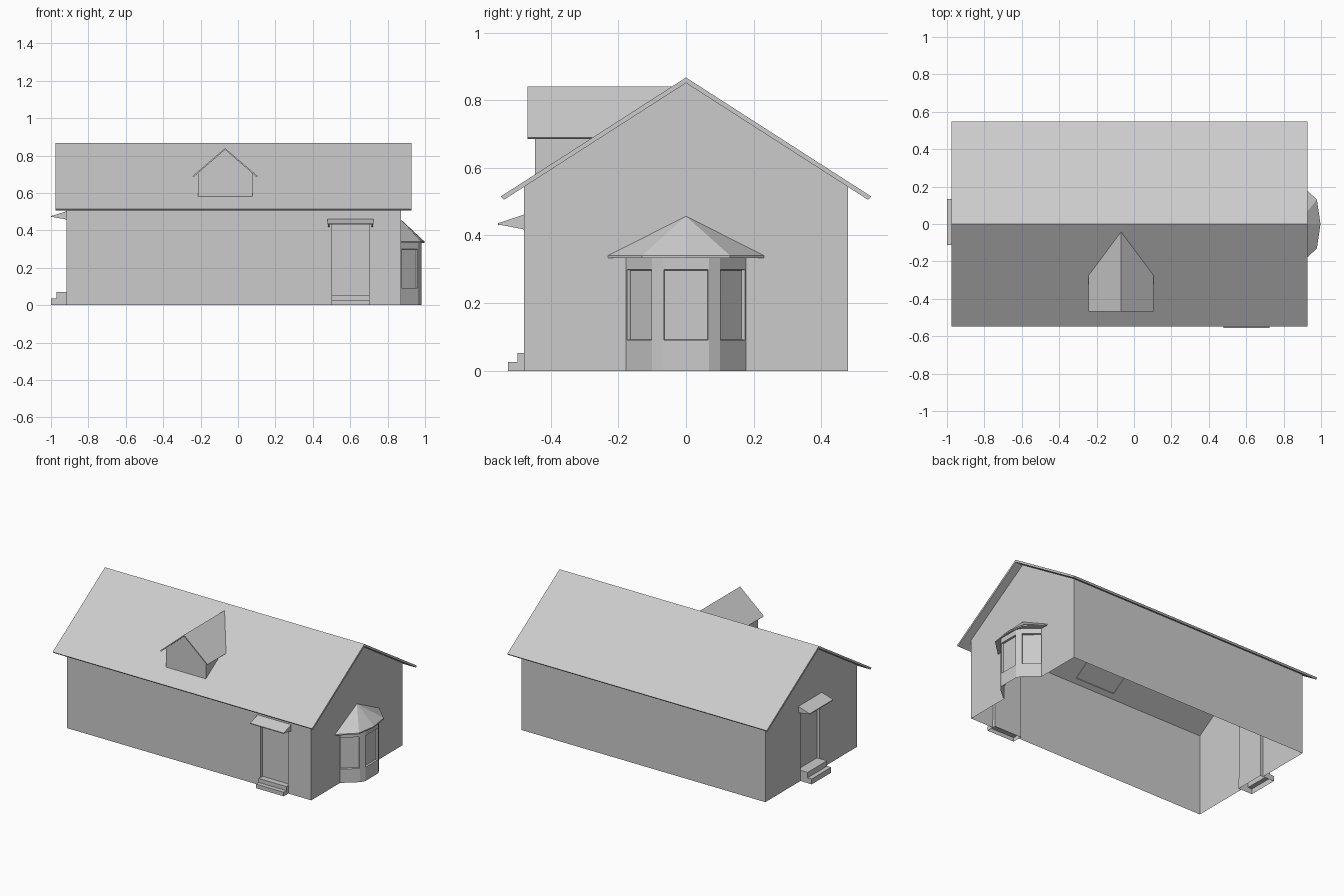
import bpy, bmesh, math
from mathutils import Matrix, Vector

if "Cube" in bpy.data.objects:
    bpy.data.objects.remove(bpy.data.objects["Cube"], do_unlink=True)

grey = bpy.data.materials.new("plain_grey")
grey.use_nodes = True
grey.diffuse_color = (0.6, 0.6, 0.6, 1)
grey.node_tree.nodes["Principled BSDF"].inputs["Base Color"].default_value = (0.6, 0.6, 0.6, 1)

SLOPE, RIDGE = 0.642, 0.867
LEFT, RIGHT, DEPTH = -0.917, 0.872, 0.479
EAVE = RIDGE - DEPTH * SLOPE - 0.008


def finish(name, bm, matrix=Matrix()):
    bm.transform(matrix)
    mesh = bpy.data.meshes.new(name)
    bm.to_mesh(mesh)
    bm.free()
    mesh.materials.append(grey)
    obj = bpy.data.objects.new(name, mesh)
    bpy.context.collection.objects.link(obj)
    return obj


def prism(outline, axis, start, end, keep=lambda f: True):
    """Extrude a 2D outline along x, y or z; drop faces that keep() rejects."""
    place = {"x": lambda u, v, w: (w, u, v),
             "y": lambda u, v, w: (u, w, v),
             "z": lambda u, v, w: (u, v, w)}[axis]
    bm = bmesh.new()
    rings = [[bm.verts.new(place(u, v, w)) for u, v in outline] for w in (start, end)]
    for ring in rings:
        bm.faces.new(ring)
    n = len(outline)
    for i in range(n):
        j = (i + 1) % n
        bm.faces.new((rings[0][i], rings[0][j], rings[1][j], rings[1][i]))
    bmesh.ops.recalc_face_normals(bm, faces=bm.faces)
    unwanted = [f for f in bm.faces if not keep(f)]
    bmesh.ops.delete(bm, geom=unwanted, context="FACES")
    return bm


def no_floor(face):
    return any(v.co.z > 0.001 for v in face.verts)


def sheet(name, outline, to_3d):
    """A flat wall from one outline."""
    bm = bmesh.new()
    bm.faces.new([bm.verts.new(to_3d(u, v)) for u, v in outline])
    finish(name, bm)


def chevron(half, top, slope, thick, centre=0):
    """Cross-section of a two-sided roof."""
    drop = half * slope
    tuck = 0.6 * thick
    return [(centre - half, top - drop), (centre, top), (centre + half, top - drop),
            (centre + half - tuck, top - drop - 0.6 * thick), (centre, top - thick),
            (centre - half + tuck, top - drop - 0.6 * thick)]


def notch(centre, half, height):
    """Doorway outline running along the foot of a wall."""
    return [(centre - half, 0), (centre - half, height),
            (centre + half, height), (centre + half, 0)]


# Walls: thin shell, open underneath, with doorways
DOOR_X, DOOR_Y, DOOR_HALF = 0.602, 0.01, 0.1
FRONT_H, SIDE_H = 0.43, 0.47
eave_wall = [(RIGHT, 0), (RIGHT, EAVE), (LEFT, EAVE), (LEFT, 0)]
gable = [(DEPTH, 0), (DEPTH, EAVE), (0, RIDGE - 0.008), (-DEPTH, EAVE), (-DEPTH, 0)]
sheet("front_wall", notch(DOOR_X, DOOR_HALF, FRONT_H) + eave_wall,
      lambda u, v: (u, -DEPTH, v))
sheet("back_wall", eave_wall[::-1], lambda u, v: (u, DEPTH, v))
sheet("right_gable", notch(DOOR_Y, DOOR_HALF, SIDE_H) + gable,
      lambda u, v: (LEFT, u, v))
sheet("left_gable", notch(0, 0.17, 0.33) + gable, lambda u, v: (RIGHT, u, v))

# Main roof
finish("main_roof", prism(chevron(0.548, RIDGE, SLOPE, 0.016), "x", -0.975, 0.927))


# Dormer, trimmed where it meets the main roof
def trim(bm, lower):
    bmesh.ops.bisect_plane(bm, geom=bm.verts[:] + bm.edges[:] + bm.faces[:],
                           plane_co=(0, 0, RIDGE - lower),
                           plane_no=Vector((0, -SLOPE, 1)).normalized(), clear_inner=True)
    return bm


DX, DTOP, DSLOPE = -0.069, 0.84, 0.86
half = 0.146
side_top = DTOP - half * DSLOPE - 0.004
dormer = [(DX - half, 0.5), (DX + half, 0.5), (DX + half, side_top),
          (DX, DTOP - 0.004), (DX - half, side_top)]
finish("dormer_walls", trim(prism(dormer, "y", -0.447, 0), 0.02))
finish("dormer_roof", trim(prism(chevron(0.174, DTOP, DSLOPE, 0.009, DX), "y", -0.468, 0), 0.01))


# Doors: recessed panel, two steps, and a sloping canopy (local -y is outward)
def entrance(name, matrix, height, rise, runs, reach):
    recess = prism(notch(0, DOOR_HALF, height), "y", 0, 0.02,
                   lambda f: no_floor(f) and any(v.co.y > 0.01 for v in f.verts))
    finish(name + "_door", recess, matrix)
    top_run, low_run = runs
    steps = [(0.02, 0), (0.02, 2 * rise), (-top_run, 2 * rise), (-top_run, rise),
             (-low_run, rise), (-low_run, 0)]
    finish(name + "_steps", prism(steps, "x", -0.102, 0.102, no_floor), matrix)
    top = height + 0.032
    lip = top - 0.026
    board = [(0, top), (-reach, lip), (-reach, lip - 0.006), (0, top - 0.008)]
    finish(name + "_canopy", prism(board, "x", -0.123, 0.123), matrix)
    bracket = [(0, top - 0.004), (-reach, lip - 0.003), (0, top - 0.044)]
    for side, x in (("right", -0.121), ("left", 0.113)):
        finish(f"{name}_canopy_{side}_bracket", prism(bracket, "x", x, x + 0.008), matrix)


entrance("front", Matrix.Translation((DOOR_X, -DEPTH, 0)), FRONT_H, 0.0265,
         (0.019, 0.048), 0.077)
entrance("side", Matrix.Translation((LEFT, DOOR_Y, 0)) @ Matrix.Rotation(-math.pi / 2, 4, "Z"),
         SIDE_H, 0.0355, (0.053, 0.083), 0.083)

# Bay window: faceted wall panels with sunken panes
half_plan = [(RIGHT, -0.177), (0.963, -0.1), (0.981, -0.068)]
plan = half_plan + [(x, -y) for x, y in reversed(half_plan)]
levels = (0, 0.088, 0.302, 0.335)
bm = bmesh.new()
grid = [[bm.verts.new((x, y, z)) for x, y in plan] for z in levels]
panes = []
for row in range(len(levels) - 1):
    for i in range(len(plan) - 1):
        face = bm.faces.new((grid[row][i], grid[row][i + 1],
                             grid[row + 1][i + 1], grid[row + 1][i]))
        if row == 1 and i % 2 == 0:
            panes.append(face)
bm.normal_update()
bmesh.ops.inset_individual(bm, faces=panes, thickness=0.004, depth=0)
bmesh.ops.inset_individual(bm, faces=panes, thickness=0.003, depth=-0.012)
finish("bay_window", bm)

# Bay roof: half pyramid on a thin eave
half_eave = [(RIGHT, -0.23), (0.978, -0.13)]
eave = half_eave + [(0.997, 0)] + [(x, -y) for x, y in reversed(half_eave)]
bm = prism(eave, "z", 0.333, 0.341,
           lambda f: any(v.co.z < 0.335 for v in f.verts))
rim = sorted((v for v in bm.verts if v.co.z > 0.335), key=lambda v: v.co.y)
apex = bm.verts.new((RIGHT, 0, 0.457))
for a, b in zip(rim, rim[1:]):
    bm.faces.new((a, b, apex))
bmesh.ops.recalc_face_normals(bm, faces=bm.faces)
finish("bay_roof", bm)
